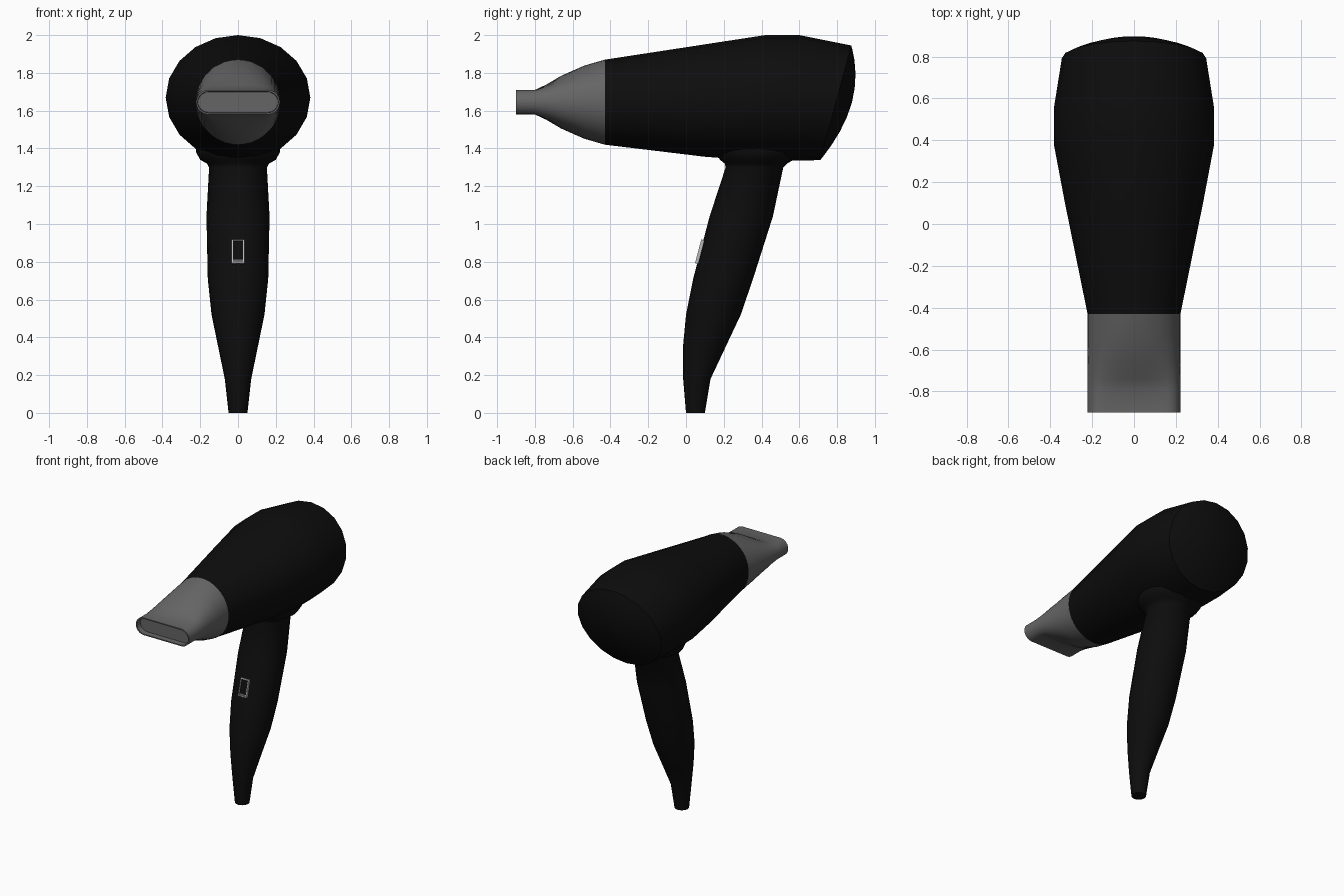
import bpy, bmesh, math
from mathutils import Matrix, Vector

if "Cube" in bpy.data.objects:
    bpy.data.objects.remove(bpy.data.objects["Cube"])


def material(name, v):
    m = bpy.data.materials.new(name)
    m.diffuse_color = (v, v, v, 1)
    m.use_nodes = True
    m.node_tree.nodes["Principled BSDF"].inputs["Base Color"].default_value = m.diffuse_color
    return m


BLACK = material("matte black", 0.004)
GREY = material("dark grey", 0.13)
SILVER = material("light grey", 0.5)


def finish(name, bm, mat, angle=None):
    bmesh.ops.recalc_face_normals(bm, faces=bm.faces)
    me = bpy.data.meshes.new(name)
    bm.to_mesh(me)
    bm.free()
    me.materials.append(mat)
    ob = bpy.data.objects.new(name, me)
    bpy.context.collection.objects.link(ob)
    if angle:
        bpy.ops.object.select_all(action='DESELECT')
        ob.select_set(True)
        bpy.context.view_layer.objects.active = ob
        bpy.ops.object.shade_smooth_by_angle(angle=math.radians(angle))
    return ob


def loft(name, rings, mat, angle=40):
    """Bridge equal-length rings of points and cap both ends."""
    bm = bmesh.new()
    loops = [[bm.verts.new(p) for p in r] for r in rings]
    n = len(loops[0])
    for a, b in zip(loops, loops[1:]):
        for i in range(n):
            j = (i + 1) % n
            bm.faces.new((a[i], a[j], b[j], b[i]))
    bm.faces.new(loops[0])
    bm.faces.new(loops[-1])
    return finish(name, bm, mat, angle)


def angles(n):
    return [2 * math.pi * i / n for i in range(n)]


# Barrel: slanted elliptical rings (y top, y bottom, z top, z bottom, half width)
def slanted_ring(yt, yb, zt, zb, hx, s=1.0, bulge=0.0):
    ym, zm, ry, rz = (yt + yb) / 2, (zt + zb) / 2, (yt - yb) / 2, (zt - zb) / 2
    return [(hx * s * math.cos(a),
             ym + ry * s * math.sin(a) + bulge * (1 - s * s),
             zm + rz * s * math.sin(a)) for a in angles(20)]


stations = [(-.43, -.43, 1.87, 1.42, .222), (.10, .10, 1.951, 1.356, .33),
            (.42, .34, 2.0, 1.338, .383), (.60, .52, 2.0, 1.335, .382),
            (.875, .71, 1.945, 1.338, .345)]
rings = [slanted_ring(*s) for s in stations]
rings += [slanted_ring(*stations[-1], s=s, bulge=.085) for s in (.93, .75, .5, .25, .03)]
loft("barrel", rings, BLACK)

# Handle: horizontal elliptical sections (z, front y, back y, half width)
sections = [(0, 0, .10, .05), (.18, -.015, .13, .07), (.35, -.016, .21, .105),
            (.52, 0, .29, .14), (.71, .038, .355, .16), (1.04, .125, .46, .167),
            (1.30, .21, .515, .153), (1.32, .205, .535, .165),
            (1.34, .18, .57, .20), (1.38, .16, .61, .222), (1.48, .16, .61, .222)]
loft("handle", [[(hx * math.cos(a), (y0 + y1) / 2 + (y1 - y0) / 2 * math.sin(a), z)
                 for a in angles(20)] for z, y0, y1, hx in sections], BLACK)


# Nozzle: round at the barrel, flattening to a wide slot at the mouth
def nozzle_ring(y, h, t, inset=0.0):
    R, r, out = .222, .065, []
    for a in angles(48):
        x, z = R * math.cos(a), math.sin(a)
        over = max(0, abs(x) - (R - r))
        slot = math.sqrt(max(0, r * r - over * over)) / r * (1 if z >= 0 else -1)
        if abs(z) < 1e-6:
            slot = 0
        k = z * (1 - t) + slot * t
        out.append((x * (R - inset) / R, y, 1.645 + k * (h - inset)))
    return out


loft("nozzle", [nozzle_ring(-.43, .225, 0), nozzle_ring(-.54, .193, .03),
                nozzle_ring(-.66, .14, .2), nozzle_ring(-.74, .093, .55),
                nozzle_ring(-.80, .065, 1), nozzle_ring(-.90, .065, 1),
                nozzle_ring(-.90, .065, 1, .008), nozzle_ring(-.86, .065, 1, .010)],
     GREY, 35)

# Switch on the handle front, tilted to follow its slope
TILT = (Matrix.Translation((0, .075, .853)) @ Matrix.Rotation(math.radians(-14.8), 4, 'X'))


def boxes(name, items, mat):
    bm = bmesh.new()
    for centre, size in items:
        m = TILT @ Matrix.Translation(centre) @ Matrix.Diagonal((*size, 1))
        bmesh.ops.create_cube(bm, size=1, matrix=m)
    finish(name, bm, mat)


frame = []
for s in (-1, 1):
    frame.append(((s * .031, -.002, 0), (.007, .018, .13)))
    frame.append(((0, -.002, s * .0615), (.069, .018, .007)))
boxes("switch_frame", frame, SILVER)
boxes("switch_button", [((0, 0, .006), (.055, .012, .104))], BLACK)
boxes("switch_marker", [((0, -.001, -.051), (.055, .012, .012))], GREY)
